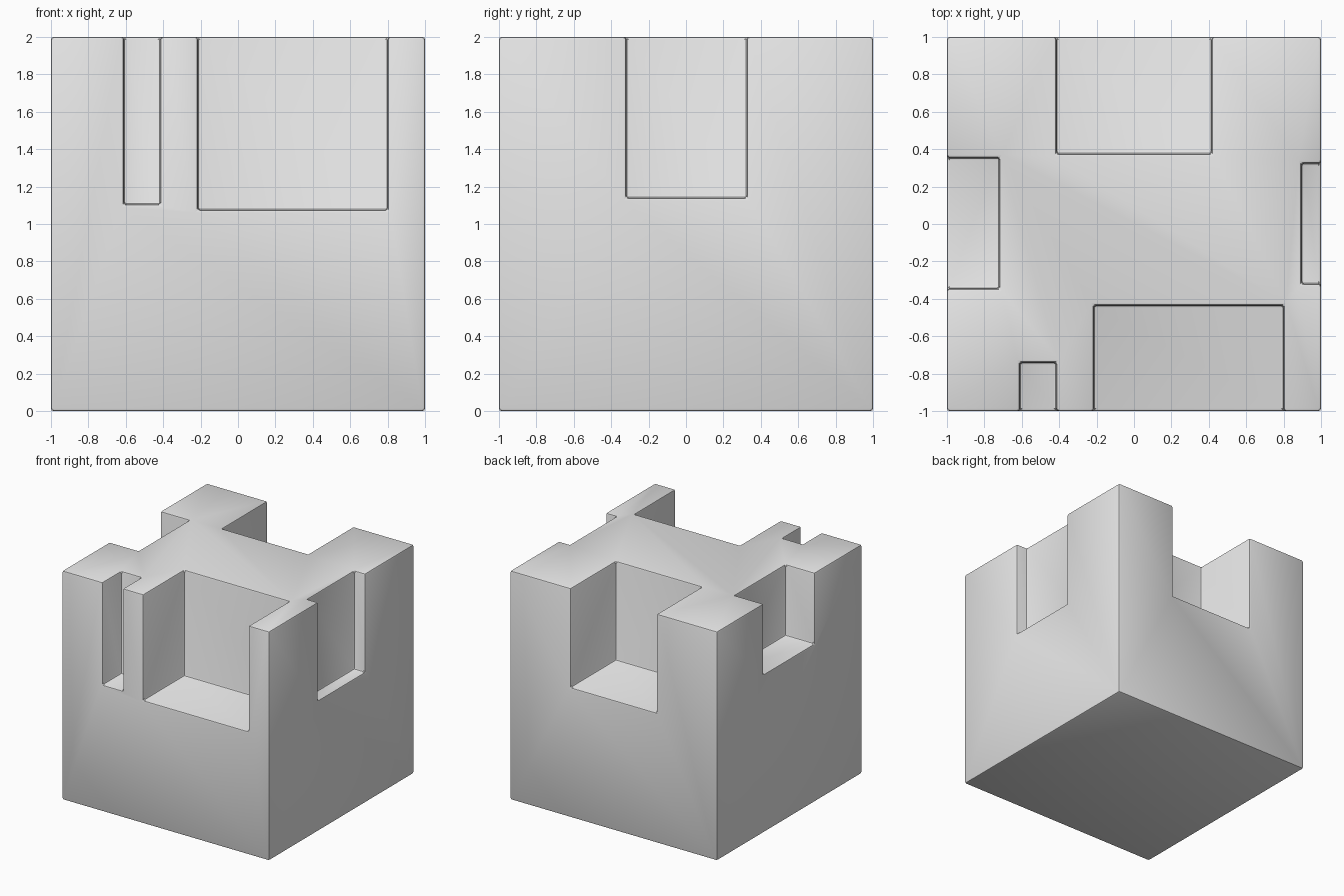
import bpy
import math

if "Cube" in bpy.data.objects:
    bpy.data.objects.remove(bpy.data.objects["Cube"])


def box(name, x0, x1, y0, y1, z0, z1):
    """Axis-aligned box given by its limits."""
    bpy.ops.mesh.primitive_cube_add(
        size=1, location=((x0 + x1) / 2, (y0 + y1) / 2, (z0 + z1) / 2))
    ob = bpy.context.object
    ob.name = name
    ob.scale = (x1 - x0, y1 - y0, z1 - z0)
    bpy.ops.object.transform_apply(location=True, rotation=False, scale=True)
    return ob


grey = bpy.data.materials.new("light grey")
grey.diffuse_color = (0.8, 0.8, 0.8, 1)
grey.use_nodes = True
grey.node_tree.nodes["Principled BSDF"].inputs["Base Color"].default_value = grey.diffuse_color

# Main block
block = box("notched_block", -1, 1, -1, 1, 0, 2)
block.data.materials.append(grey)

# Notches open to the top and one side: x0, x1, y0, y1, floor height
OUT = 1.2
notches = {
    "front_narrow_notch": (-0.61, -0.415, -OUT, -0.74, 1.105),
    "front_wide_notch": (-0.215, 0.80, -OUT, -0.435, 1.075),
    "right_notch": (0.895, OUT, -0.32, 0.325, 1.14),
    "back_notch": (-0.415, 0.415, 0.375, OUT, 1.135),
    "left_notch": (-OUT, -0.72, -0.345, 0.355, 1.38),
}
for name, (x0, x1, y0, y1, floor) in notches.items():
    cutter = box(name, x0, x1, y0, y1, floor, 2.2)
    cutter.hide_render = True
    cut = block.modifiers.new(name, 'BOOLEAN')
    cut.operation = 'DIFFERENCE'
    cut.solver = 'EXACT'
    cut.object = cutter
    bpy.context.view_layer.objects.active = block
    bpy.ops.object.modifier_apply(modifier=cut.name)
    bpy.data.objects.remove(cutter, do_unlink=True)

# Small rounding on every edge
bevel = block.modifiers.new("edge_rounding", 'BEVEL')
bevel.width = 0.014
bevel.segments = 2
bevel.limit_method = 'ANGLE'
bevel.angle_limit = math.radians(30)
bpy.ops.object.select_all(action='DESELECT')
block.select_set(True)
bpy.context.view_layer.objects.active = block
bpy.ops.object.modifier_apply(modifier=bevel.name)
bpy.ops.object.shade_smooth_by_angle(angle=math.radians(30))
